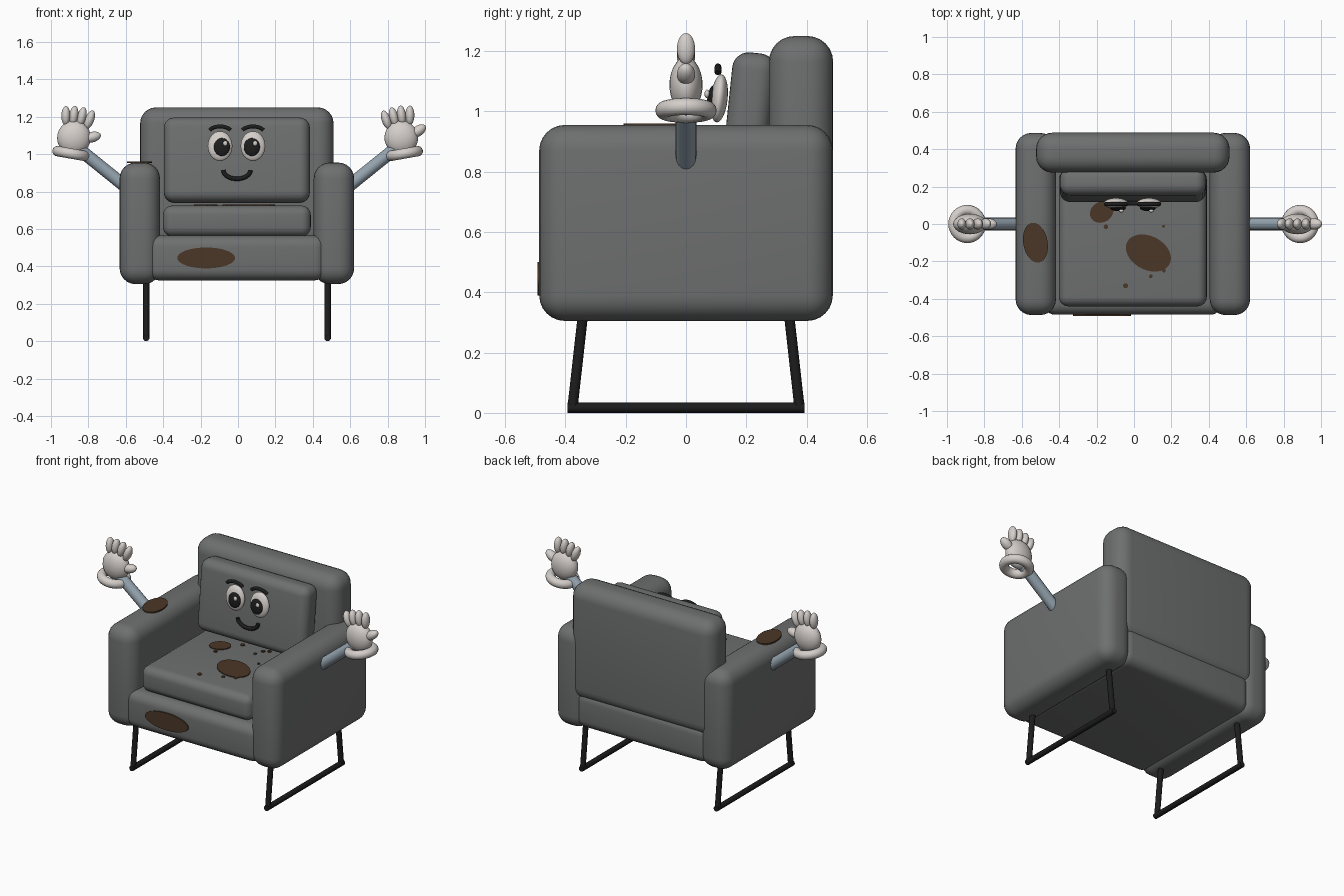
import bpy, math
from mathutils import Vector, Matrix

cube = bpy.data.objects.get("Cube")
if cube:
    bpy.data.objects.remove(cube, do_unlink=True)

MID = -0.006   # symmetry plane of the chair


def material(name, rgb):
    m = bpy.data.materials.new(name)
    m.use_nodes = True
    color = (*rgb, 1)
    m.diffuse_color = color
    m.node_tree.nodes["Principled BSDF"].inputs["Base Color"].default_value = color
    return m


fabric = material("grey fabric", (0.155, 0.16, 0.158))
glove = material("off white", (0.66, 0.62, 0.59))
black = material("black", (0.012, 0.012, 0.012))
sleeve = material("blue grey", (0.30, 0.37, 0.43))
brown = material("brown stain", (0.07, 0.038, 0.02))


def finish(name, mat):
    ob = bpy.context.object
    ob.name = name
    ob.data.materials.append(mat)
    bpy.ops.object.shade_smooth_by_angle(angle=math.radians(40))
    return ob


def cushion(name, low, high, bevel, tilt=0):
    """Rounded box between two corners, tilted about x."""
    low, high = Vector(low), Vector(high)
    bpy.ops.mesh.primitive_cube_add(size=1, location=(low + high) / 2)
    ob = bpy.context.object
    ob.scale = high - low
    bpy.ops.object.transform_apply(location=False, rotation=False, scale=True)
    mod = ob.modifiers.new("Rounding", "BEVEL")
    mod.width, mod.segments = bevel, 6
    bpy.ops.object.modifier_apply(modifier=mod.name)
    ob.rotation_euler.x = tilt
    return finish(name, fabric)


def rod(name, a, b, radius, mat):
    a, b = Vector(a), Vector(b)
    bpy.ops.mesh.primitive_cylinder_add(vertices=16, radius=radius, depth=(b - a).length,
                                        location=(a + b) / 2)
    bpy.context.object.rotation_euler = (b - a).to_track_quat("Z", "Y").to_euler()
    return finish(name, mat)


def ball(name, loc, size, mat, rot=(0, 0, 0)):
    bpy.ops.mesh.primitive_uv_sphere_add(segments=24, ring_count=14, radius=1,
                                         location=loc, rotation=rot)
    bpy.context.object.scale = size
    return finish(name, mat)


def stain(name, loc, rx, ry, rot=(0, 0, 0)):
    bpy.ops.mesh.primitive_cylinder_add(vertices=32, radius=1, depth=1, location=loc, rotation=rot)
    bpy.context.object.scale = (rx, ry, 0.009)
    return finish(name, brown)


def arc(name, center, rx, rz, start, end, radius):
    """Round tube along part of an ellipse facing the front."""
    curve = bpy.data.curves.new(name, "CURVE")
    curve.dimensions = "3D"
    curve.bevel_depth, curve.bevel_resolution, curve.use_fill_caps = radius, 3, True
    spline = curve.splines.new("POLY")
    spline.points.add(16)
    for i, p in enumerate(spline.points):
        t = math.radians(start + (end - start) * i / 16)
        p.co = (center[0] + rx * math.cos(t), center[1], center[2] + rz * math.sin(t), 1)
    curve.materials.append(black)
    bpy.context.collection.objects.link(bpy.data.objects.new(name, curve))


# Upholstered body
cushion("seat_base", (MID - 0.475, -0.485, 0.325), (MID + 0.475, 0.48, 0.565), 0.06)
cushion("seat_cushion", (MID - 0.395, -0.44, 0.56), (MID + 0.395, 0.29, 0.725), 0.05)
cushion("backrest", (MID - 0.517, 0.275, 0.5), (MID + 0.517, 0.488, 1.25), 0.085)
cushion("back_cushion", (MID - 0.39, 0.135, 0.74), (MID + 0.39, 0.28, 1.195), 0.055,
        math.radians(-6))

# Armrests, sled legs and sleeves on both sides
for side, s in (("right", -1), ("left", 1)):
    inner, outer = MID + s * 0.411, MID + s * 0.627
    cushion(side + "_armrest", (min(inner, outer), -0.487, 0.305),
            (max(inner, outer), 0.487, 0.955), 0.085)
    x = MID + s * 0.485
    rod(side + "_floor_bar", (x, -0.393, 0.017), (x, 0.393, 0.017), 0.017, black)
    for end, e in (("front", -1), ("back", 1)):
        rod(f"{side}_{end}_leg", (x, e * 0.377, 0.012), (x, e * 0.338, 0.36), 0.017, black)
    rod(side + "_sleeve", (MID + s * 0.55, 0, 0.79), (MID + s * 0.86, 0, 1.04), 0.034, sleeve)


def hand(side, x, tilt):
    """Gloved hand on a ring cuff, leaning about y."""
    turn = Matrix.Translation((x, 0, 1.003)) @ Matrix.Rotation(math.radians(tilt), 4, "Y")

    def blob(name, px, pz, size, lean=0):
        angle = math.radians(tilt + lean)
        ball(f"{side}_{name}", turn @ Vector((px, 0, pz)), size, glove, (0, angle, 0))

    bpy.ops.mesh.primitive_torus_add(major_radius=0.074, minor_radius=0.028, major_segments=32,
                                     minor_segments=14, location=turn.translation,
                                     rotation=turn.to_euler())
    finish(side + "_cuff", glove)
    blob("palm", 0, 0.086, (0.09, 0.055, 0.092))
    for i, (px, pz) in enumerate(((-0.063, 0.194), (-0.021, 0.203), (0.022, 0.204), (0.066, 0.196))):
        blob(f"finger_{i + 1}", px, pz, (0.024, 0.03, 0.052), px * 150)
    blob("thumb", 0.095, 0.106, (0.028, 0.03, 0.048), 65)


hand("right", -0.892, 10)
hand("left", 0.888, -10)

# Face
lean = (math.radians(-6), 0, 0)
for side, s in (("right", -1), ("left", 1)):
    x = MID - 0.002 + s * 0.088
    ball(side + "_eye", (x, 0.11, 1.043), (0.066, 0.028, 0.08), glove, lean)
    px = MID + s * 0.08
    ball(side + "_pupil", (px, 0.086, 1.038), (0.043, 0.016, 0.048), black, lean)
    ball(side + "_eye_glint", (px + 0.018, 0.07, 1.058), (0.013, 0.009, 0.014), glove)
    arc(side + "_eyebrow", (x, 0.106, 1.113), 0.062, 0.035, 25, 155, 0.011)
arc("mouth", (MID, 0.11, 0.915), 0.073, 0.047, 180, 360, 0.012)

# Stains
stain("front_stain", (-0.17, -0.488, 0.445), 0.155, 0.056, (math.pi / 2, 0, 0))
stain("armrest_stain", (-0.527, -0.10, 0.956), 0.065, 0.108, (0, 0, math.radians(10)))
stain("large_seat_stain", (0.077, -0.155, 0.726), 0.128, 0.09, (0, 0, math.radians(-28)))
stain("small_seat_stain", (-0.173, 0.064, 0.726), 0.065, 0.055, (0, 0, math.radians(30)))
drops = ((-0.15, -0.015, 0.012), (0.157, -0.012, 0.008), (0.16, -0.25, 0.01), (0.09, -0.28, 0.01),
         (-0.045, -0.33, 0.013), (-0.07, 0.15, 0.013), (0.08, 0.145, 0.012), (0.11, 0.165, 0.012),
         (0.06, 0.09, 0.01))
for i, (x, y, r) in enumerate(drops):
    stain(f"stain_drop_{i + 1}", (x, y, 0.726), r, r)
